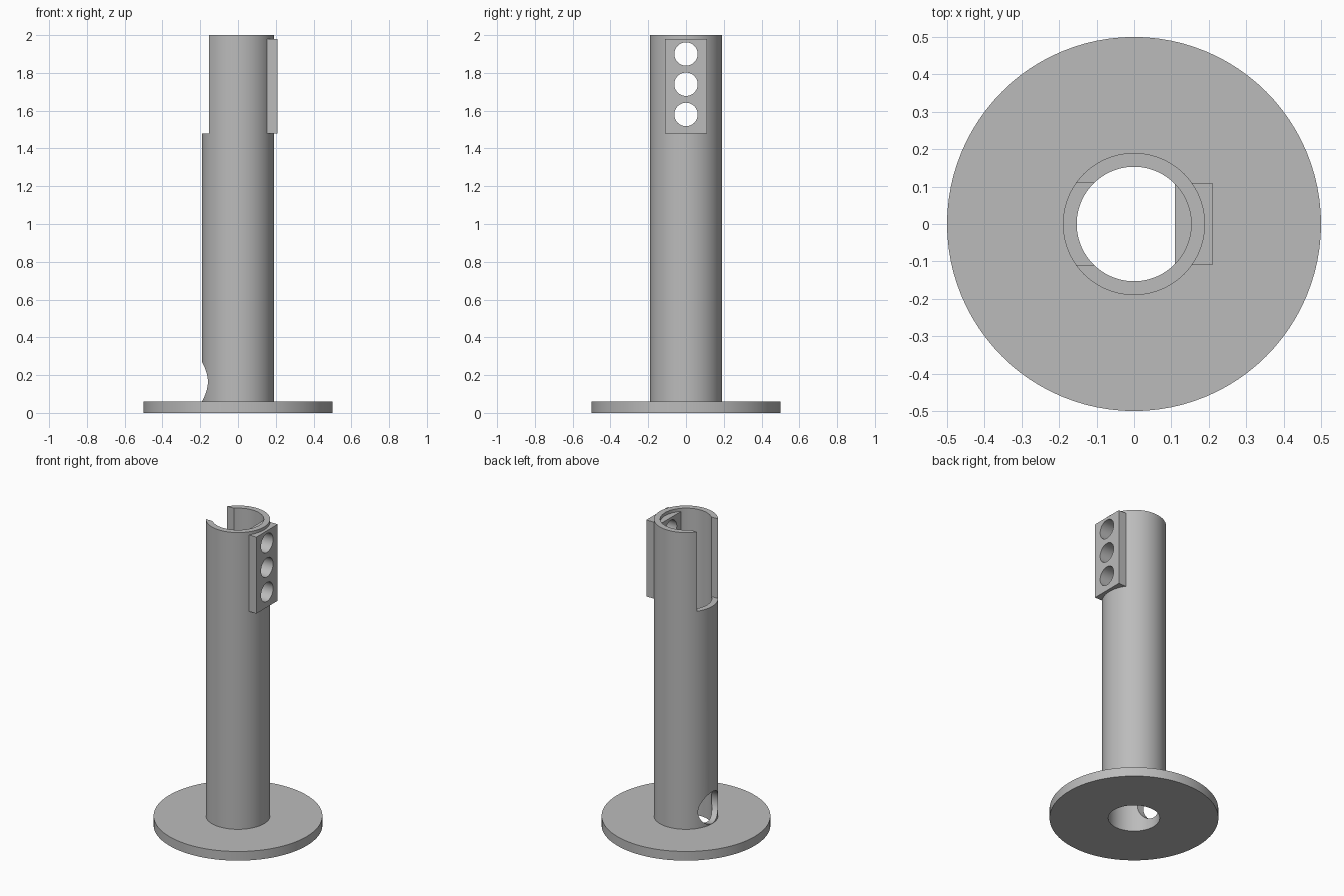
import bpy, bmesh, math
from mathutils import Matrix

cube = bpy.data.objects.get("Cube")
if cube:
    bpy.data.objects.remove(cube, do_unlink=True)

grey = bpy.data.materials.new("plain grey")
grey.use_nodes = True
grey.diffuse_color = (0.5, 0.5, 0.5, 1)
grey.node_tree.nodes["Principled BSDF"].inputs["Base Color"].default_value = (0.5, 0.5, 0.5, 1)

OUTER, INNER, HALF = 0.19, 0.153, 0.11   # tube radii, half width of slot and plate
FLANGE, FLANGE_TOP, TOP = 0.5, 0.06, 2.0
LEDGE = 1.48                             # bottom of slot and plate


def add_object(name, bm):
    bmesh.ops.recalc_face_normals(bm, faces=bm.faces)
    mesh = bpy.data.meshes.new(name)
    bm.to_mesh(mesh)
    bm.free()
    mesh.materials.append(grey)
    ob = bpy.data.objects.new(name, mesh)
    bpy.context.collection.objects.link(ob)
    return ob


def revolve(name, profile, steps=96):
    bm = bmesh.new()
    rings = []
    for i in range(steps):
        a = math.tau * i / steps
        rings.append([bm.verts.new((r * math.cos(a), r * math.sin(a), z)) for r, z in profile])
    n = len(profile)
    for i in range(steps):
        p, q = rings[i], rings[(i + 1) % steps]
        for j in range(n):
            k = (j + 1) % n
            bm.faces.new((p[j], q[j], q[k], p[k]))
    return add_object(name, bm)


def box(name, x0, x1, z0, z1):
    bm = bmesh.new()
    place = Matrix.Translation(((x0 + x1) / 2, 0, (z0 + z1) / 2))
    size = Matrix.Diagonal((x1 - x0, 2 * HALF, z1 - z0, 1))
    bmesh.ops.create_cube(bm, size=1, matrix=place @ size)
    return add_object(name, bm)


def rod(name, x, z, radius, length):
    bm = bmesh.new()
    place = Matrix.Translation((x, 0, z)) @ Matrix.Rotation(math.pi / 2, 4, 'Y')
    bmesh.ops.create_cone(bm, cap_ends=True, segments=48, radius1=radius,
                          radius2=radius, depth=length, matrix=place)
    return add_object(name, bm)


def combine(target, tool, operation):
    tool.hide_render = True
    mod = target.modifiers.new(tool.name, 'BOOLEAN')
    mod.operation, mod.solver, mod.object = operation, 'EXACT', tool
    bpy.context.view_layer.objects.active = target
    bpy.ops.object.modifier_apply(modifier=mod.name)
    bpy.data.objects.remove(tool, do_unlink=True)


# Hollow tube with its round base flange
post = revolve("flanged_tube", [(INNER, 0), (FLANGE, 0), (FLANGE, FLANGE_TOP),
                                (OUTER, FLANGE_TOP), (OUTER, TOP), (INNER, TOP)])

# Open slot at the top and round port at the foot
combine(post, box("slot_cutter", -0.4, -0.05, LEDGE, TOP + 0.1), 'DIFFERENCE')
combine(post, rod("port_cutter", -0.2, 0.165, 0.103, 0.3), 'DIFFERENCE')

# Mounting plate drilled with three holes
combine(post, box("mounting_plate", 0.11, 0.21, LEDGE, 1.98), 'UNION')
for z in (1.58, 1.74, 1.90):
    combine(post, rod("hole_cutter", 0.2, z, 0.062, 0.3), 'DIFFERENCE')

bpy.ops.object.select_all(action='DESELECT')
post.select_set(True)
bpy.context.view_layer.objects.active = post
bpy.ops.object.shade_smooth_by_angle(angle=math.radians(30))
